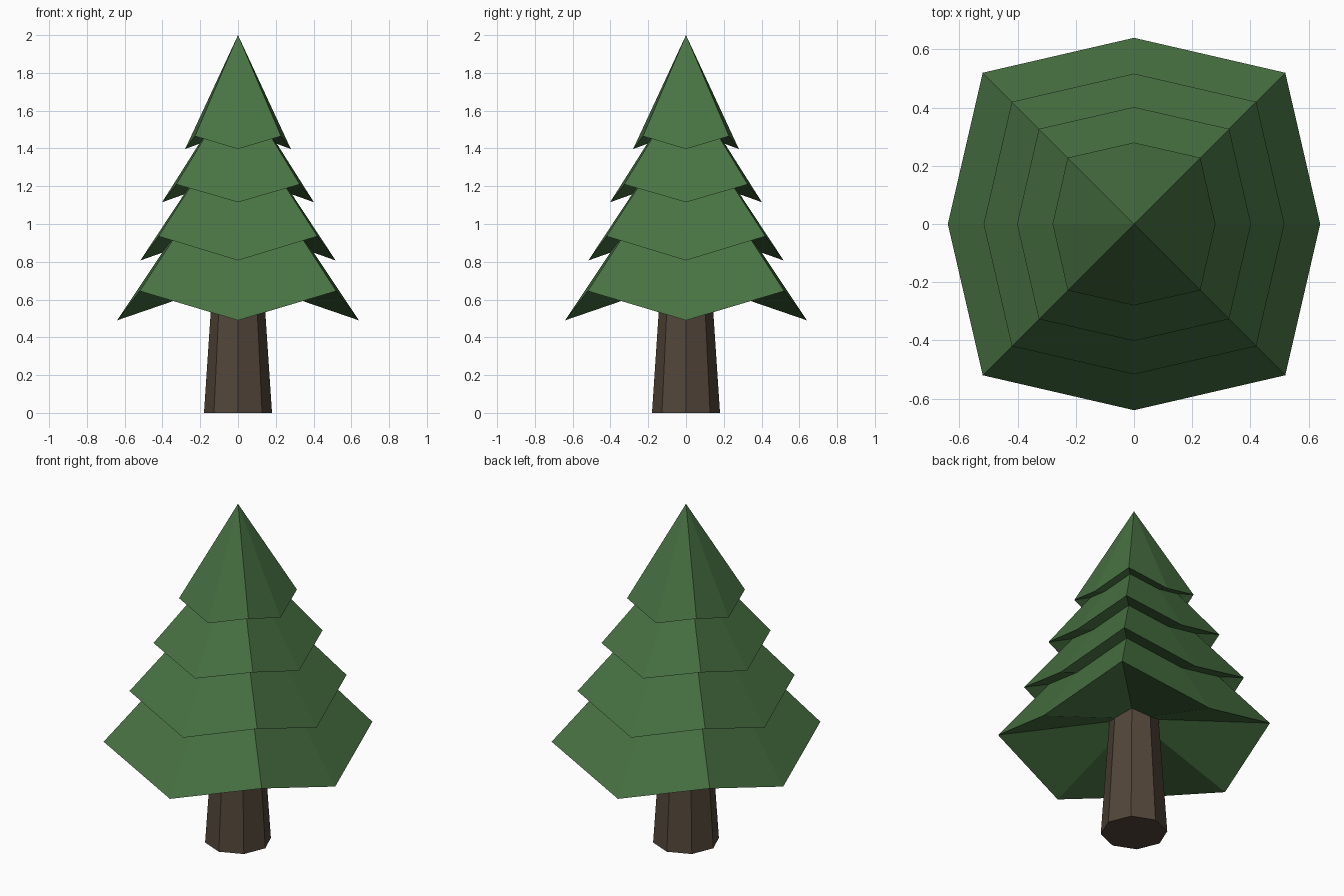
import bpy, bmesh, math

if "Cube" in bpy.data.objects:
    bpy.data.objects.remove(bpy.data.objects["Cube"])


def material(name, rgb):
    m = bpy.data.materials.new(name)
    m.diffuse_color = (*rgb, 1)
    m.use_nodes = True
    m.node_tree.nodes["Principled BSDF"].inputs["Base Color"].default_value = m.diffuse_color
    return m


def make_object(name, bm, mat):
    bmesh.ops.recalc_face_normals(bm, faces=bm.faces)
    me = bpy.data.meshes.new(name)
    bm.to_mesh(me)
    bm.free()
    me.materials.append(mat)
    ob = bpy.data.objects.new(name, me)
    bpy.context.collection.objects.link(ob)
    return ob


green = material("needles", (0.065, 0.17, 0.055))
brown = material("bark", (0.085, 0.06, 0.042))


def tier(name, r_axis, z_axis, c, z_corner, z_apex, z_under):
    """Eight-point skirt: low tips on the axes, raised tips on the diagonals."""
    bm = bmesh.new()
    ring = []
    for i in range(8):
        a = i * math.pi / 4
        r, z = (c * math.sqrt(2), z_corner) if i % 2 else (r_axis, z_axis)
        ring.append(bm.verts.new((r * math.cos(a), r * math.sin(a), z)))
    apex = bm.verts.new((0, 0, z_apex))
    under = bm.verts.new((0, 0, z_under))
    for i in range(8):
        a, b = ring[i], ring[(i + 1) % 8]
        bm.faces.new((a, b, apex))
        bm.faces.new((b, a, under))
    make_object(name, bm, green)


# Foliage tiers, bottom to top
tier("foliage_bottom", 0.64, 0.49, 0.52, 0.645, 1.45, 0.71)
tier("foliage_lower_middle", 0.517, 0.807, 0.42, 0.935, 1.59, 0.99)
tier("foliage_upper_middle", 0.402, 1.115, 0.327, 1.21, 1.75, 1.26)
tier("foliage_top", 0.28, 1.397, 0.228, 1.465, 2.0, 1.50)

# Tapered eight-sided trunk
bm = bmesh.new()
bottom, top = [
    [bm.verts.new((r * math.cos(i * math.pi / 4), r * math.sin(i * math.pi / 4), z))
     for i in range(8)]
    for r, z in ((0.18, 0), (0.13, 0.75))
]
bm.faces.new(bottom)
bm.faces.new(top)
for i in range(8):
    j = (i + 1) % 8
    bm.faces.new((bottom[i], bottom[j], top[j], top[i]))
make_object("trunk", bm, brown)
